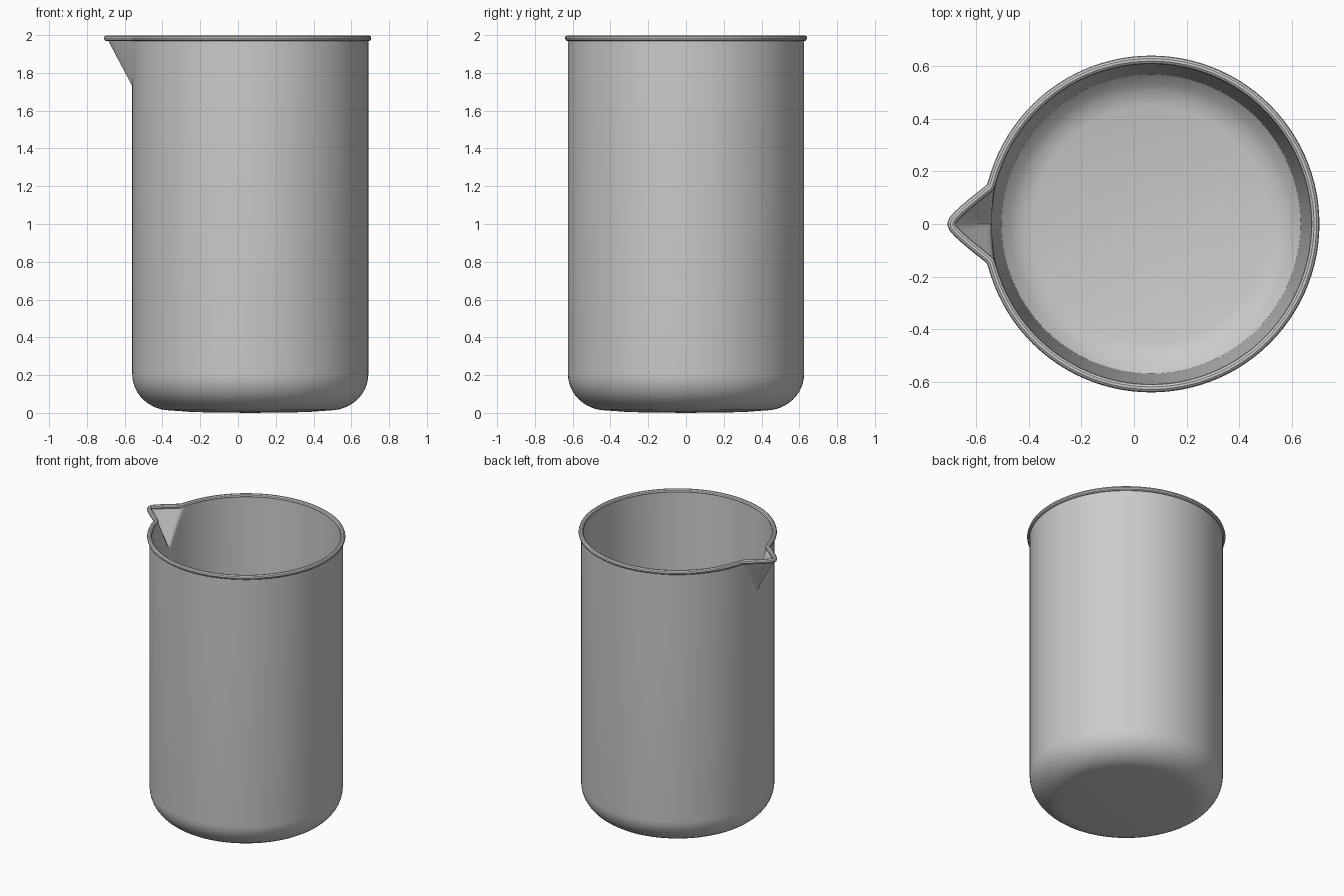
import bpy, bmesh, math

cube = bpy.data.objects.get("Cube")
if cube:
    bpy.data.objects.remove(cube, do_unlink=True)

CX = 0.065           # axis of the vessel
R_OUT, R_IN = 0.625, 0.611
TOP = 1.984
SPOUT_Z = 1.73       # where the spout leaves the wall

mat = bpy.data.materials.new("light grey")
mat.use_nodes = True
grey = (0.6, 0.6, 0.6, 1)
mat.diffuse_color = grey
mat.node_tree.nodes["Principled BSDF"].inputs["Base Color"].default_value = grey


def place(angle, r, z):
    """Point on the wall, pulled out into a cone-shaped spout on the -x side."""
    x, y = r * math.cos(angle), r * math.sin(angle)
    f = (z - SPOUT_Z) / (TOP - SPOUT_Z)
    if f > 0 and x < 0:
        tip = 0.022 * f
        bump = 0.134 * f - 1.12 * (math.hypot(y, tip) - tip)
        soft = 0.008 * f
        x -= (bump + math.hypot(bump, soft)) / 2 if bump > -0.05 else 0
    return (CX + x, y, z)


# Angles: even round the body, finer across the spout
half = 0.26
angles = [math.pi - half + 2 * half * i / 48 for i in range(48)]
angles += [math.pi + half + (2 * math.pi - 2 * half) * i / 96 for i in range(96)]


def arc(rc, zc, a, b, start, end, n):
    """Elliptic corner of a profile."""
    turns = [math.radians(start + (end - start) * i / n) for i in range(n + 1)]
    return [(rc + a * math.cos(t), zc + b * math.sin(t)) for t in turns]


# Profile: convex base, rounded corner, outer wall, then inner wall and floor
steps = [SPOUT_Z + (TOP - SPOUT_Z) * i / 16 for i in range(17)]
profile = [(0, 0), (0.3, 0.004)]
profile += arc(0.42, 0.205, 0.205, 0.192, -90, 0, 12)
profile += [(R_OUT, z) for z in steps]
profile += [(R_IN - 0.041 * (TOP - z) / 1.86, z) for z in reversed(steps)]
profile += [(0.57, 0.12), (0.535, 0.085), (0.5, 0.064), (0.45, 0.05), (0, 0.045)]

bm = bmesh.new()
rings = [[bm.verts.new(place(a, r, z)) for a in angles] for r, z in profile]
n = len(angles)
for low, high in zip(rings, rings[1:]):
    for i in range(n):
        j = (i + 1) % n
        bm.faces.new((low[i], low[j], high[j], high[i]))
bmesh.ops.remove_doubles(bm, verts=bm.verts, dist=1e-5)
bmesh.ops.recalc_face_normals(bm, faces=bm.faces)
mesh = bpy.data.meshes.new("beaker_body")
bm.to_mesh(mesh)
bm.free()
body = bpy.data.objects.new("beaker_body", mesh)
bpy.context.collection.objects.link(body)
mesh.materials.append(mat)

# Rolled rim that follows the lip and the spout
curve = bpy.data.curves.new("rim", "CURVE")
curve.dimensions = "3D"
curve.bevel_depth = 0.016
curve.bevel_resolution = 3
spline = curve.splines.new("POLY")
spline.points.add(n - 1)
for point, a in zip(spline.points, angles):
    point.co = (*place(a, R_OUT, TOP), 1)
spline.use_cyclic_u = True
rim = bpy.data.objects.new("rim", curve)
bpy.context.collection.objects.link(rim)
curve.materials.append(mat)

# Turn the rim into a mesh and shade both parts smooth
bpy.ops.object.select_all(action="DESELECT")
rim.select_set(True)
bpy.context.view_layer.objects.active = rim
bpy.ops.object.convert(target="MESH")
bpy.context.object.select_set(True)
body.select_set(True)
bpy.ops.object.shade_smooth_by_angle(angle=math.radians(35))
